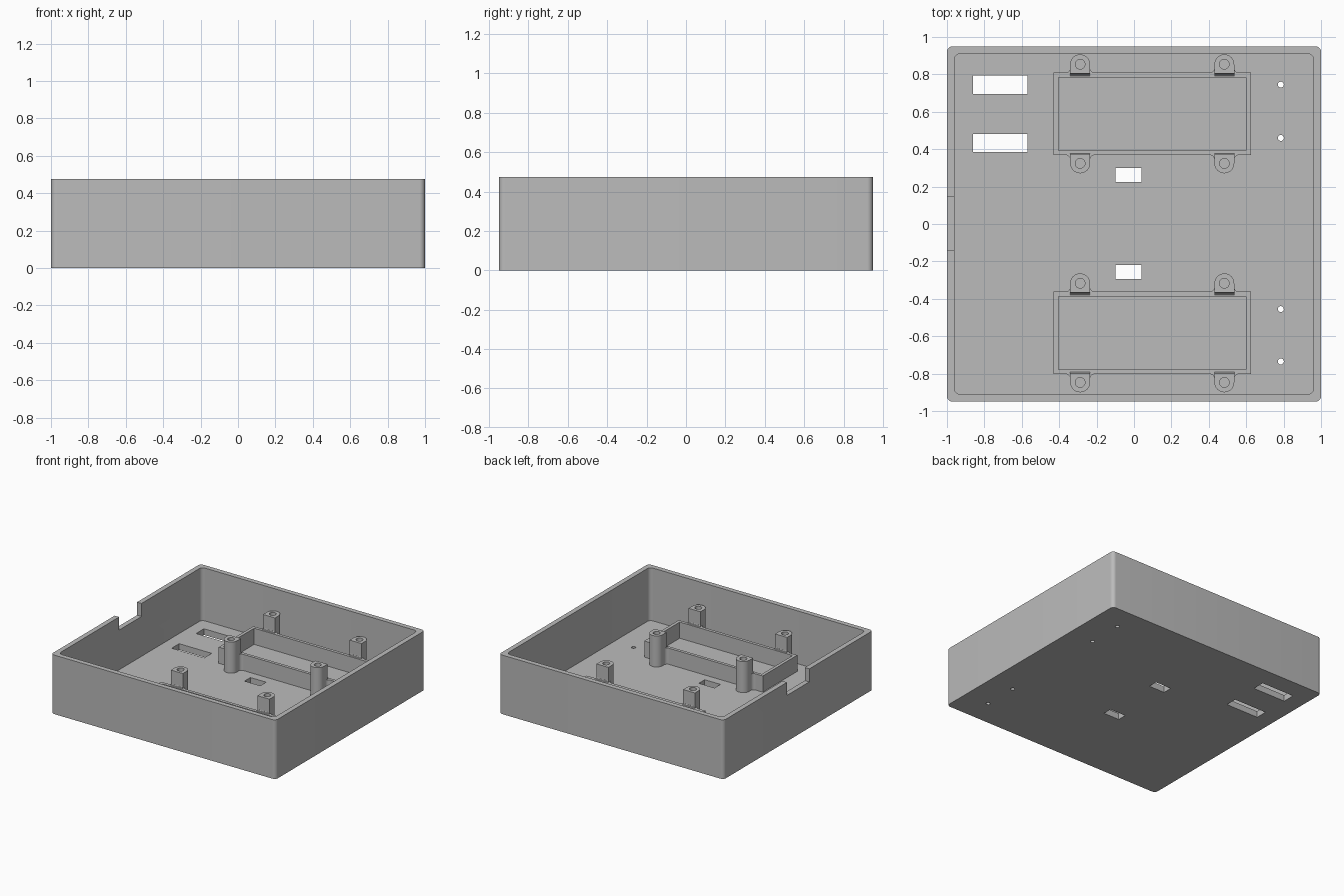
import bpy, bmesh
from math import cos, sin, pi, radians

if "Cube" in bpy.data.objects:
    bpy.data.objects.remove(bpy.data.objects["Cube"], do_unlink=True)

grey = bpy.data.materials.new("plain grey")
grey.use_nodes = True
GREY = (0.5, 0.5, 0.5, 1)
grey.diffuse_color = GREY
grey.node_tree.nodes["Principled BSDF"].inputs["Base Color"].default_value = GREY


def prism(name, outline, z0, z1):
    """Extrude a flat outline from z0 up to z1."""
    bm = bmesh.new()
    base = bm.faces.new([bm.verts.new((x, y, z0)) for x, y in outline])
    top = bmesh.ops.extrude_face_region(bm, geom=[base])["geom"]
    verts = [v for v in top if isinstance(v, bmesh.types.BMVert)]
    bmesh.ops.translate(bm, verts=verts, vec=(0, 0, z1 - z0))
    bmesh.ops.recalc_face_normals(bm, faces=bm.faces)
    mesh = bpy.data.meshes.new(name)
    bm.to_mesh(mesh)
    bm.free()
    mesh.materials.append(grey)
    obj = bpy.data.objects.new(name, mesh)
    bpy.context.collection.objects.link(obj)
    return obj


def arc(cx, cy, r, a0, a1, n=8):
    angles = [radians(a0 + (a1 - a0) * i / n) for i in range(n + 1)]
    return [(cx + r * cos(a), cy + r * sin(a)) for a in angles]


def circle(cx, cy, r, n=24):
    return arc(cx, cy, r, 0, 360, n)[:-1]


def rect(x0, x1, y0, y1):
    return [(x0, y0), (x1, y0), (x1, y1), (x0, y1)]


def round_rect(hx, hy, r):
    corners = [(1, 1), (-1, 1), (-1, -1), (1, -1)]
    return [p for i, (sx, sy) in enumerate(corners)
            for p in arc(sx * (hx - r), sy * (hy - r), r, 90 * i, 90 * i + 90)]


def combine(obj, others, operation):
    """Apply booleans and remove the helper objects."""
    bpy.context.view_layer.objects.active = obj
    for other in others:
        mod = obj.modifiers.new("join", "BOOLEAN")
        mod.operation, mod.solver, mod.object = operation, "EXACT", other
        bpy.ops.object.modifier_apply(modifier=mod.name)
        bpy.data.objects.remove(other, do_unlink=True)


def smooth(obj):
    bpy.ops.object.select_all(action="DESELECT")
    obj.select_set(True)
    bpy.context.view_layer.objects.active = obj
    bpy.ops.object.shade_smooth_by_angle(angle=radians(30))


HEIGHT, FLOOR, FRAME_TOP, POST_TOP = 0.475, 0.05, 0.18, 0.30

# Tray with its cavity, cable notch, slots and screw holes
tray = prism("tray", round_rect(1, 0.95, 0.03), 0, HEIGHT)
cuts = [prism("cavity", round_rect(0.96, 0.91, 0.03), FLOOR, 1),
        prism("notch", rect(-1.1, -0.9, -0.14, 0.145), 0.37, 1)]
for slot in [(-0.86, -0.57, 0.695, 0.795), (-0.86, -0.57, 0.385, 0.48),
             (-0.10, 0.04, 0.225, 0.30), (-0.10, 0.04, -0.295, -0.22)]:
    cuts.append(prism("slot", rect(*slot), -0.1, 0.1))
for y in (0.745, 0.46, -0.455, -0.735):
    cuts.append(prism("screw_hole", circle(0.785, y, 0.016, 16), -0.1, 0.1))
combine(tray, cuts, "DIFFERENCE")
smooth(tray)

# Two board holders: a low rectangular frame with four screw posts
POST_R, FLARE, REACH = 0.053, 0.025, 0.045
for place, cy in (("back", 0.589), ("front", -0.582)):
    frame = prism(place + "_holder_frame", rect(-0.43, 0.625, cy - 0.22, cy + 0.22),
                  FLOOR - 0.01, FRAME_TOP)
    inside = prism("inside", rect(-0.405, 0.6, cy - 0.195, cy + 0.195), FLOOR, 1)
    combine(frame, [inside], "DIFFERENCE")

    for px in (-0.288, 0.483):
        for side in (1, -1):
            wall = cy + side * 0.22

            def place_points(points):
                return [(px + x, wall + side * y) for x, y in points]

            # Rounded post standing against the frame
            post = prism(place + "_screw_post",
                         place_points([(POST_R, -0.004)] + arc(0, REACH, POST_R, 0, 180, 16)
                                      + [(-POST_R, -0.004)]), FLOOR - 0.01, POST_TOP)
            hole = prism("hole", place_points(circle(0, REACH, 0.026)), 0.12, 1)
            combine(post, [hole], "DIFFERENCE")
            smooth(post)

            # Curved flares blending the post into the frame wall
            for s in (1, -1):
                edge = arc(POST_R + FLARE, FLARE, FLARE, 180, 270, 6)
                outline = [(s * x, y) for x, y in edge + [(POST_R - 0.01, -0.003)]]
                smooth(prism(place + "_post_flare", place_points(outline),
                             FLOOR - 0.01, FRAME_TOP))

            # Small fillet where the post rises from the frame top
            for i in range(4):
                a, b = radians(22.5 * i), radians(22.5 * (i + 1))
                fillet = prism(place + "_post_fillet", place_points(
                    rect(-POST_R, POST_R, -0.004 - 0.018 * (1 - sin(a)), 0)),
                    FRAME_TOP - 0.005, FRAME_TOP + 0.018 * (1 - cos(b)))
                # Slope each strip so that the strips form one concave curve
                for v in fillet.data.vertices:
                    if v.co.z > FRAME_TOP and abs(v.co.y - wall) > 0.001:
                        v.co.z = FRAME_TOP + 0.018 * (1 - cos(b))
                        v.co.y = wall - side * (0.004 + 0.018 * (1 - sin(b)))
